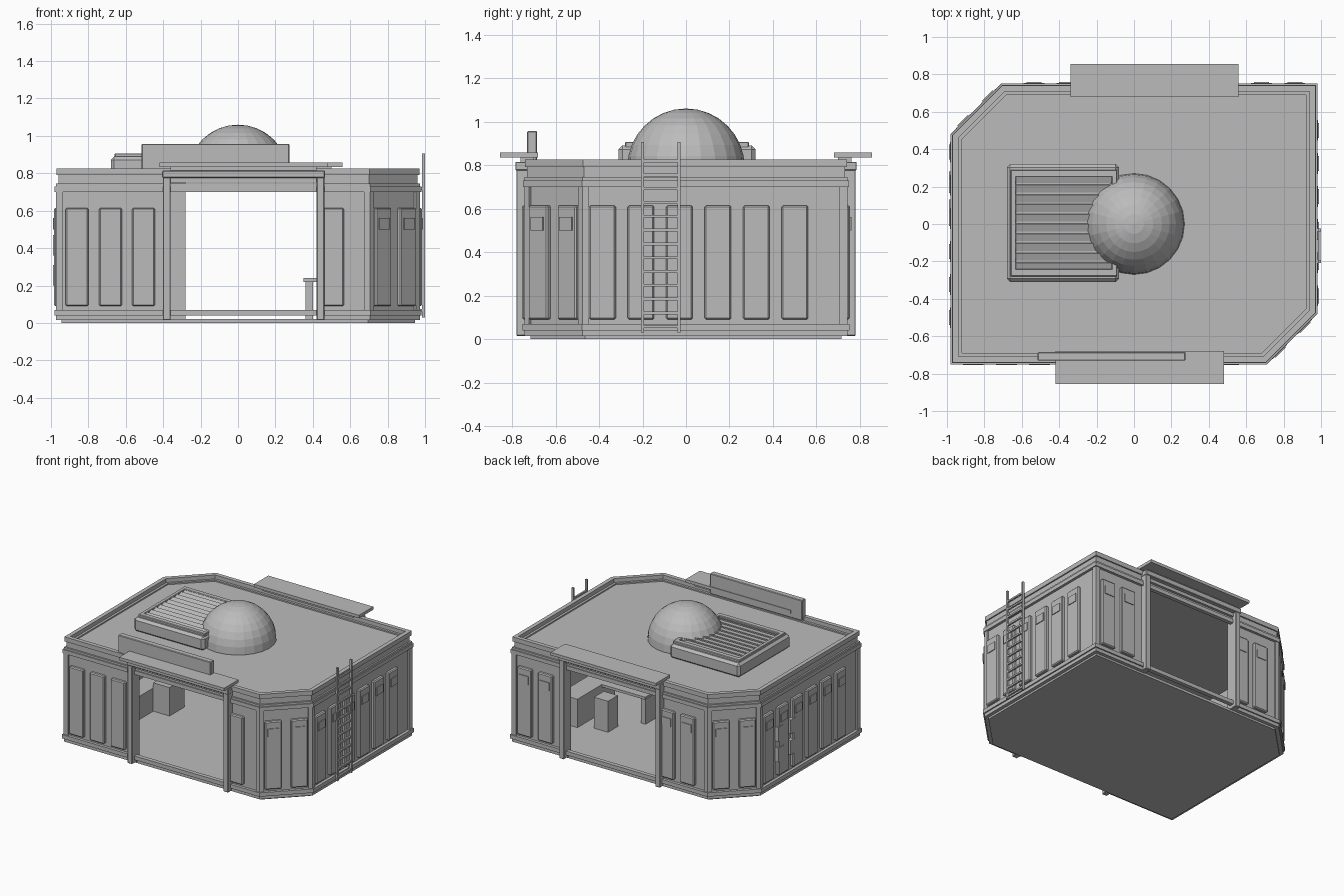
import bpy, bmesh, math
from mathutils import Matrix, Vector

cube = bpy.data.objects.get("Cube")
if cube:
    bpy.data.objects.remove(cube, do_unlink=True)

grey = bpy.data.materials.new("plain_grey")
grey.use_nodes = True
COLOR = (0.5, 0.5, 0.5, 1)
grey.diffuse_color = COLOR
grey.node_tree.nodes["Principled BSDF"].inputs["Base Color"].default_value = COLOR


def finish(name, bm, bevel=0):
    bmesh.ops.recalc_face_normals(bm, faces=bm.faces)
    mesh = bpy.data.meshes.new(name)
    bm.to_mesh(mesh)
    bm.free()
    mesh.materials.append(grey)
    obj = bpy.data.objects.new(name, mesh)
    bpy.context.scene.collection.objects.link(obj)
    if bevel:
        mod = obj.modifiers.new("bevel", "BEVEL")
        mod.width = bevel
        mod.segments = 1
    return obj


def box(name, x, y, z, bevel=0):
    """Box from (low, high) pairs on each axis."""
    lo, hi = Vector((x[0], y[0], z[0])), Vector((x[1], y[1], z[1]))
    bm = bmesh.new()
    bmesh.ops.create_cube(bm, size=1, matrix=Matrix.Translation((lo + hi) / 2)
                          @ Matrix.Diagonal((*(hi - lo), 1)))
    return finish(name, bm, bevel)


def wall_box(name, point, angle, width, proud, z, bevel=0):
    """Box set into a wall; at angle 0 the wall faces the front."""
    obj = box(name, (-width / 2, width / 2), (-proud, 0.01), z, bevel)
    obj.location = (point[0], point[1], 0)
    obj.rotation_euler.z = math.radians(angle)
    return obj


def offset(path, dist, closed):
    """Move a path sideways to its right, with mitred corners."""
    pts = [Vector(p) for p in path]
    n, out = len(pts), []
    for i, p in enumerate(pts):
        dirs = []
        if closed or i > 0:
            dirs.append((p - pts[i - 1]).normalized())
        if closed or i < n - 1:
            dirs.append((pts[(i + 1) % n] - p).normalized())
        normals = [Vector((d.y, -d.x)) for d in dirs]
        m = sum(normals, Vector((0, 0))).normalized()
        out.append(p + m * dist / m.dot(normals[0]))
    return out


def strip(name, path, outer, inner, z, closed=True):
    """Wall or trim of rectangular section that follows a path."""
    bm = bmesh.new()
    a, b = offset(path, outer, closed), offset(path, inner, closed)
    rings = [[bm.verts.new((*p, h)) for p, h in
              ((o, z[0]), (o, z[1]), (i, z[1]), (i, z[0]))] for o, i in zip(a, b)]
    n = len(rings)
    for k in range(n if closed else n - 1):
        r, s = rings[k], rings[(k + 1) % n]
        for j in range(4):
            bm.faces.new((r[j], s[j], s[(j + 1) % 4], r[(j + 1) % 4]))
    if not closed:
        bm.faces.new(rings[0])
        bm.faces.new(rings[-1])
    return finish(name, bm)


def slab(name, path, dist, z):
    bm = bmesh.new()
    face = bm.faces.new([bm.verts.new((*p, z[0])) for p in offset(path, dist, True)])
    new = bmesh.ops.extrude_face_region(bm, geom=[face])["geom"]
    bmesh.ops.translate(bm, vec=(0, 0, z[1] - z[0]),
                        verts=[g for g in new if isinstance(g, bmesh.types.BMVert)])
    return finish(name, bm)


# Plan: a rectangle with two opposite corners cut off
X, Y, C = 0.96, 0.73, 0.26
plan = [(-X, -Y), (X - C, -Y), (X, C - Y), (X, Y), (C - X, Y), (-X, Y - C)]
FRONT_DOOR, BACK_DOOR = (-0.36, 0.42), (-0.28, 0.50)

# Floor, roof, walls and trims
slab("floor", plan, -0.015, (0, 0.02))
slab("roof", plan, -0.01, (0.762, 0.785))
strip("right_wall", [(FRONT_DOOR[1], -Y), *plan[1:4], (BACK_DOOR[1], Y)],
      0, -0.04, (0.015, 0.76), False)
strip("left_wall", [(BACK_DOOR[0], Y), plan[4], plan[5], plan[0], (FRONT_DOOR[0], -Y)],
      0, -0.04, (0.015, 0.76), False)
strip("wall_head", plan, 0, -0.04, (0.76, 0.795))
strip("parapet", plan, 0.01, -0.022, (0.79, 0.825))
strip("upper_band", plan, 0.02, -0.01, (0.70, 0.73))
strip("upper_band_lip", plan, 0.012, -0.01, (0.73, 0.745))
strip("skirting", plan, 0.022, -0.01, (0.04, 0.07))
strip("sill", [(FRONT_DOOR[1], -Y), *plan[1:4], (BACK_DOOR[1], Y)],
      0.012, -0.01, (0.015, 0.04), False)
strip("sill_left", [(BACK_DOOR[0], Y), plan[4], plan[5], plan[0], (FRONT_DOOR[0], -Y)],
      0.012, -0.01, (0.015, 0.04), False)

# Corner posts
for i, p in enumerate(plan):
    before, after = Vector(plan[i - 1]), Vector(plan[(i + 1) % 6])
    p = Vector(p)
    a = p + (before - p).normalized() * 0.025
    b = p + (after - p).normalized() * 0.025
    strip("corner_post", [a, p, b], 0.013, -0.01, (0.07, 0.70), False)

# Wall panels, with a small plate on all but the front ones
panels = [((x, -Y), 0) for x in (-0.86, -0.682, -0.505, 0.505)]
panels += [((x, Y), 180) for x in (0.86, 0.682, -0.36, -0.535)]
for i in range(6):
    y = -0.384 + 0.177 * i
    panels += [((X, y), 90), ((-X, -y), -90)]
for t in (-0.066, 0.066):
    mid = (X - C / 2 + t, C / 2 - Y + t)
    panels += [(mid, 45), ((-mid[0], -mid[1]), 225)]
for point, angle in panels:
    wall_box("wall_panel", point, angle, 0.122, 0.024, (0.09, 0.615), 0.007)
    if angle:
        wall_box("panel_plate", point, angle, 0.08, 0.03, (0.50, 0.562))
for y in (0.10, 0.25):
    for z in (0.20, 0.36):
        wall_box("vent_plate", (-X, y), -90, 0.06, 0.028, (z, z + 0.11))

# Door frames and canopies, front and back
for side, (x0, x1), label in ((-1, FRONT_DOOR, "front"), (1, BACK_DOOR, "back")):
    def span(near, far):
        return sorted((side * near, side * far))
    for a, b in ((x0 - 0.042, x0), (x1, x1 + 0.042)):
        box(label + "_door_post", (a, b), span(0.70, 0.78), (0.015, 0.78), 0.004)
    box(label + "_lintel", (x0 - 0.045, x1 + 0.045), span(0.71, 0.785), (0.775, 0.815), 0.004)
    box(label + "_lintel_soffit", (x0, x1), span(0.70, 0.755), (0.75, 0.775))
    box(label + "_canopy_mount", (x0, x1), span(0.70, 0.76), (0.815, 0.835))
    box(label + "_canopy", (x0 - 0.06, x1 + 0.06), span(0.68, 0.855), (0.835, 0.858))
box("sign_board", (-0.515, 0.275), (-0.73, -0.685), (0.80, 0.957), 0.004)

# Roof dome
bm = bmesh.new()
bmesh.ops.create_uvsphere(bm, u_segments=24, v_segments=16, radius=0.27,
                          matrix=Matrix.Translation((0, 0, 0.79)))
bmesh.ops.bisect_plane(bm, geom=bm.verts[:] + bm.edges[:] + bm.faces[:],
                       plane_co=(0, 0, 0.78), plane_no=(0, 0, -1), clear_outer=True)
finish("dome", bm)

# Roof cooling unit with tilted slats
box("cooler_body", (-0.68, -0.08), (-0.31, 0.32), (0.78, 0.89), 0.018)
for y in (-0.28, 0.25):
    box("cooler_frame_side", (-0.66, -0.10), (y, y + 0.04), (0.88, 0.907), 0.004)
for x in (-0.66, -0.12):
    box("cooler_frame_end", (x, x + 0.03), (-0.28, 0.29), (0.88, 0.907), 0.004)
for i in range(10):
    slat = box("cooler_slat", (-0.635, -0.11), (-0.022, 0.022), (-0.004, 0.004))
    slat.location = (0, -0.228 + 0.052 * i, 0.893)
    slat.rotation_euler.x = math.radians(20)

# Ladder on the right wall
for y in (-0.208, -0.04):
    box("ladder_rail", (0.983, 1.0), (y, y + 0.015), (0.03, 0.905))
for i in range(13):
    z = 0.05 + 0.0635 * i
    box("ladder_rung", (0.985, 0.998), (-0.2, -0.03), (z, z + 0.013))
for z in (0.06, 0.71):
    for y in (-0.208, -0.04):
        box("ladder_bracket", (0.95, 0.985), (y, y + 0.015), (z, z + 0.015))

# Furniture inside
box("desk_top", (0.35, 0.88), (-0.16, 0.0), (0.22, 0.24))
box("desk_side", (0.72, 0.88), (-0.16, 0.30), (0.02, 0.24))
box("desk_cabinet", (0.50, 0.62), (0.12, 0.24), (0.02, 0.26))
box("desk_leg", (0.36, 0.40), (-0.14, -0.02), (0.02, 0.22))
box("desk_screen", (0.60, 0.72), (-0.11, -0.08), (0.24, 0.33))
box("left_cabinet", (-0.74, -0.60), (0.02, 0.20), (0.02, 0.24))
box("left_counter", (-0.90, -0.74), (-0.15, 0.30), (0.02, 0.20))
